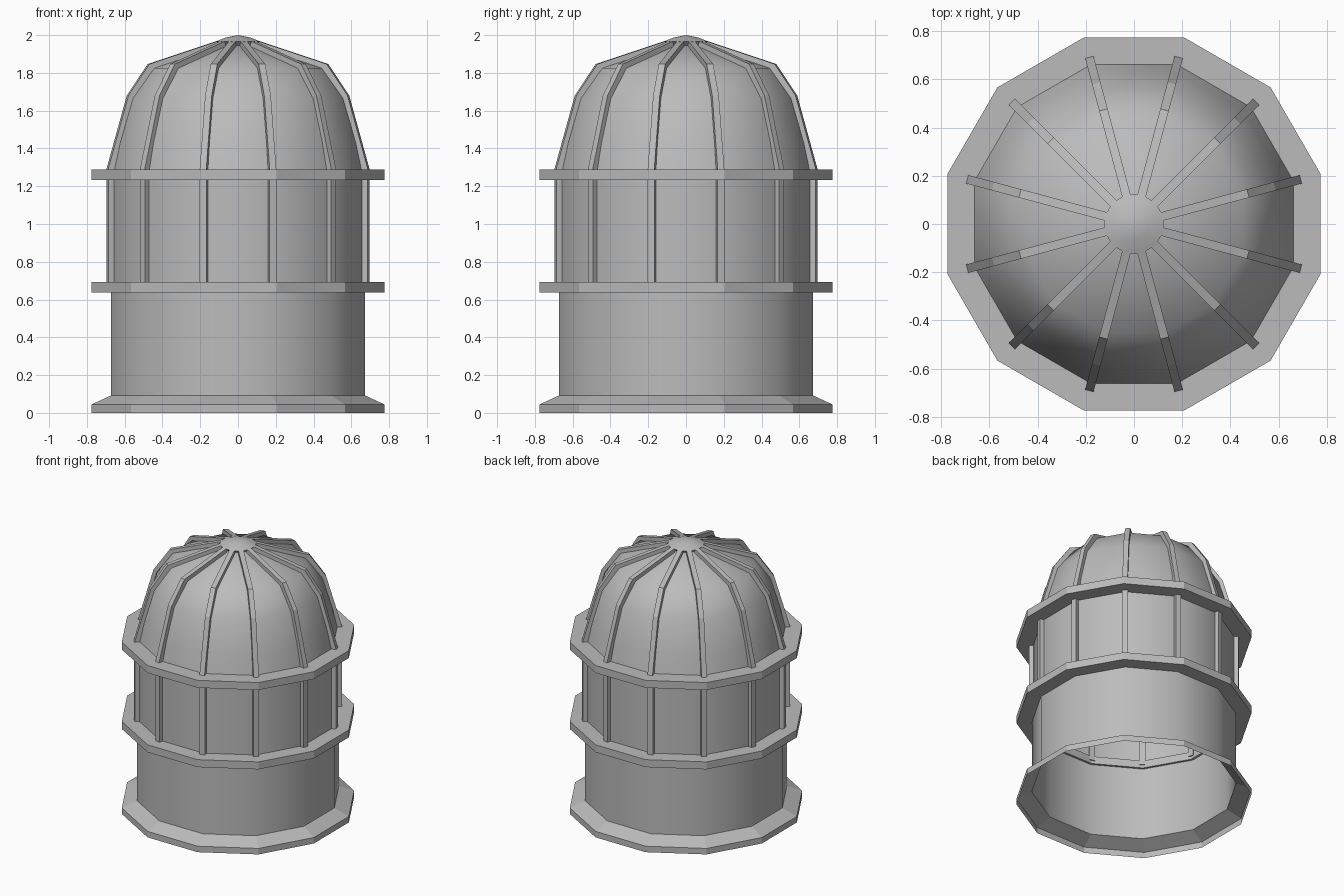
import bpy, bmesh, math
from mathutils import Vector, Matrix

if "Cube" in bpy.data.objects:
    bpy.data.objects.remove(bpy.data.objects["Cube"])

SIDES = 12
STEP = 2 * math.pi / SIDES
START = STEP / 2

grey = bpy.data.materials.new("stone grey")
grey.diffuse_color = (0.5, 0.5, 0.5, 1)
grey.use_nodes = True
grey.node_tree.nodes["Principled BSDF"].inputs["Base Color"].default_value = grey.diffuse_color


def finish(name, bm, smooth=None, outward=True):
    if outward:
        bmesh.ops.recalc_face_normals(bm, faces=bm.faces)
    mesh = bpy.data.meshes.new(name)
    bm.to_mesh(mesh)
    bm.free()
    mesh.materials.append(grey)
    ob = bpy.data.objects.new(name, mesh)
    bpy.context.collection.objects.link(ob)
    if smooth:
        bpy.ops.object.select_all(action='DESELECT')
        ob.select_set(True)
        bpy.context.view_layer.objects.active = ob
        bpy.ops.object.shade_smooth_by_angle(angle=math.radians(smooth))
    return ob


def lathe(name, profile, closed=False, smooth=None):
    """Twelve-sided turning of (radius, height) points listed upwards."""
    bm = bmesh.new()
    rings = []
    for r, z in profile:
        if r == 0:
            rings.append([bm.verts.new((0, 0, z))] * SIDES)
        else:
            rings.append([bm.verts.new((r * math.cos(START + i * STEP),
                                        r * math.sin(START + i * STEP), z))
                          for i in range(SIDES)])
    pairs = list(zip(rings, rings[1:]))
    if closed:
        pairs.append((rings[-1], rings[0]))
    for a, b in pairs:
        for i in range(SIDES):
            j = (i + 1) % SIDES
            loop = list(dict.fromkeys((a[i], a[j], b[j], b[i])))
            bm.faces.new(loop)
    return finish(name, bm, smooth, outward=closed)


def ribs(name, outer, inner, width):
    """Twelve radial bars following matching outer and inner profiles."""
    bm = bmesh.new()
    for k in range(SIDES):
        turn = Matrix.Rotation(START + k * STEP, 3, 'Z')
        rows = []
        for (ro, zo), (ri, zi) in zip(outer, inner):
            rows.append([bm.verts.new(turn @ Vector(p)) for p in (
                (ro, -width / 2, zo), (ro, width / 2, zo),
                (ri, width / 2, zi), (ri, -width / 2, zi))])
        for a, b in zip(rows, rows[1:]):
            for i in range(4):
                j = (i + 1) % 4
                bm.faces.new((a[i], a[j], b[j], b[i]))
        bm.faces.new(rows[0][::-1])
        bm.faces.new(rows[-1])
    return finish(name, bm)


# Open flared foot and lower drum
lathe("base_foot", [(0.802, 0), (0.802, 0.045), (0.697, 0.092)])
lathe("lower_wall", [(0.697, 0.092), (0.697, 0.65)], smooth=35)

# Upper drum
lathe("upper_wall", [(0.69, 0.68), (0.69, 1.27)], smooth=35)

# Projecting ledges
for name, z in (("lower_ledge", 0.638), ("upper_ledge", 1.233)):
    lathe(name, [(0.68, z), (0.802, z), (0.802, z + 0.056), (0.68, z + 0.056)],
          closed=True)

# Dome shell
lathe("dome", [(0.69, 1.27), (0.655, 1.43), (0.585, 1.665), (0.468, 1.825),
               (0.1, 1.945), (0, 1.95)], smooth=45)

# Wall and dome ribs
ribs("wall_ribs", [(0.715, 0.66), (0.715, 1.26)], [(0.67, 0.66), (0.67, 1.26)], 0.04)
ribs("dome_ribs",
     [(0.722, 1.27), (0.605, 1.68), (0.49, 1.847), (0.115, 1.968)],
     [(0.672, 1.27), (0.565, 1.655), (0.45, 1.81), (0.11, 1.925)], 0.036)

# Crown cap
lathe("crown_cap", [(0.1, 1.94), (0.126, 1.965), (0.065, 1.988), (0, 2.0)], smooth=60)
